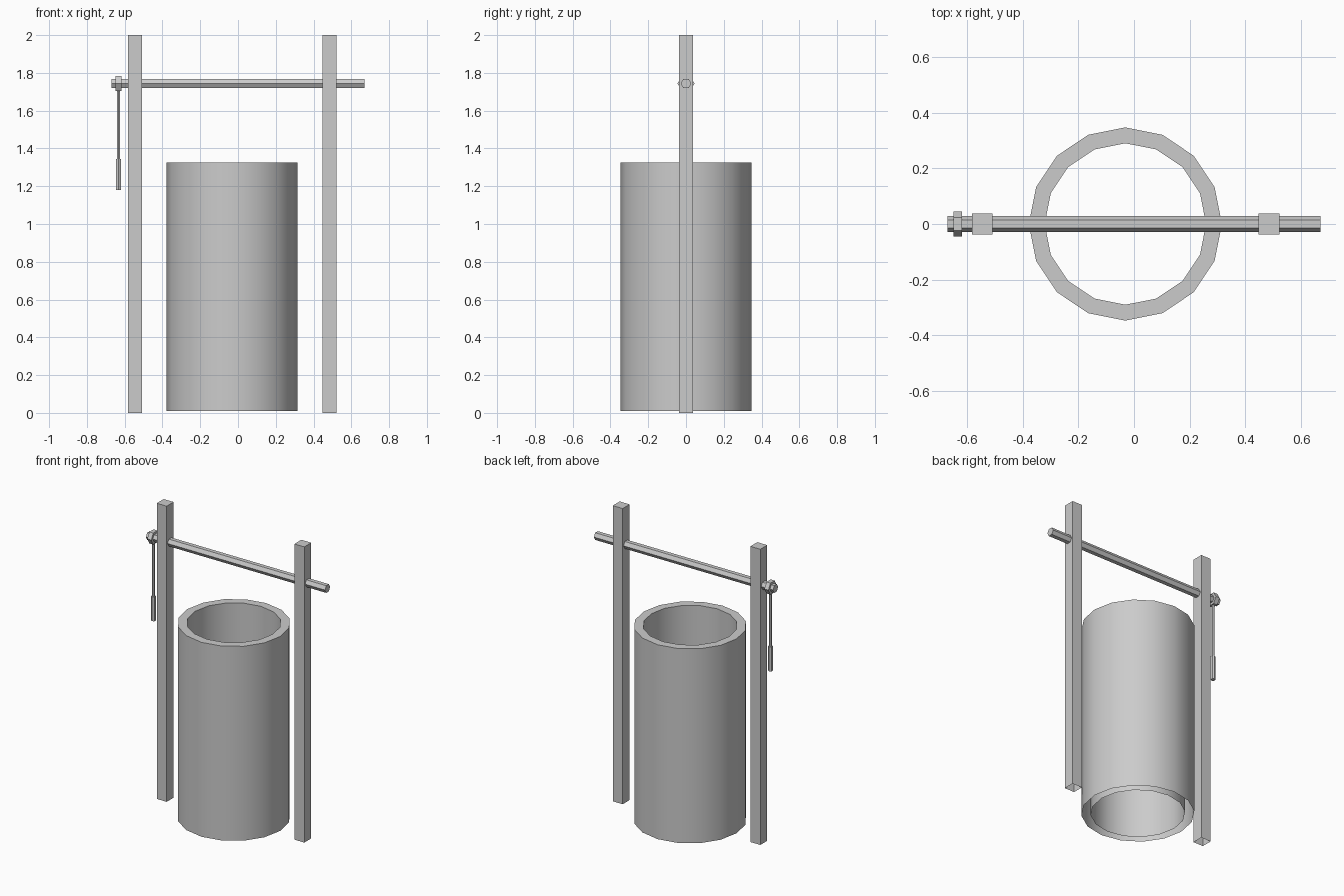
import bpy
import bmesh
from math import cos, sin, pi
from mathutils import Matrix

if "Cube" in bpy.data.objects:
    bpy.data.objects.remove(bpy.data.objects["Cube"])


def finish(bm, name):
    bmesh.ops.recalc_face_normals(bm, faces=bm.faces)
    mesh = bpy.data.meshes.new(name)
    bm.to_mesh(mesh)
    bm.free()
    obj = bpy.data.objects.new(name, mesh)
    bpy.context.collection.objects.link(obj)
    return obj


def hex_rod(name, center, radius, length, axis):
    """Six-sided rod along x or z, with corners facing +y and -y."""
    bm = bmesh.new()
    turn = Matrix.Rotation(pi / 2, 4, 'Z')
    if axis == 'X':
        turn = Matrix.Rotation(pi / 2, 4, 'Y') @ turn
    bmesh.ops.create_cone(bm, cap_ends=True, segments=6, radius1=radius,
                          radius2=radius, depth=length,
                          matrix=Matrix.Translation(center) @ turn)
    # make sure two corners lie exactly on the +y / -y line
    if max(v.co.y for v in bm.verts) - center[1] < radius * 0.95:
        bmesh.ops.rotate(bm, verts=bm.verts, cent=center,
                         matrix=Matrix.Rotation(pi / 6, 3, axis))
    return finish(bm, name)


def post(name, x):
    """Square post, open underneath."""
    bm = bmesh.new()
    bmesh.ops.create_cube(bm, size=1, matrix=Matrix.Translation((x, 0, 1))
                          @ Matrix.Diagonal((0.074, 0.074, 2, 1)))
    bm.normal_update()
    bottom = [f for f in bm.faces if f.normal.z < -0.5]
    bmesh.ops.delete(bm, geom=bottom, context='FACES_ONLY')
    return finish(bm, name)


def well_wall(name, x, sides, profile):
    """Lathe an open profile of (radius, z) around a vertical axis."""
    bm = bmesh.new()
    rings = [[bm.verts.new((x + r * cos(2 * pi * i / sides),
                            r * sin(2 * pi * i / sides), z))
              for i in range(sides)] for r, z in profile]
    for a, b in zip(rings, rings[1:]):
        for i in range(sides):
            j = (i + 1) % sides
            bm.faces.new((a[i], a[j], b[j], b[i]))
    obj = finish(bm, name)
    bpy.ops.object.select_all(action='DESELECT')
    obj.select_set(True)
    bpy.context.view_layer.objects.active = obj
    bpy.ops.object.shade_smooth_by_angle(angle=pi / 6)
    return obj


# Hollow round wall: outer side, top rim, inner side; open below
wall = well_wall("well_wall", -0.031, 16,
                 [(0.347, 0.01), (0.347, 1.325), (0.29, 1.325), (0.29, 0.01)])
# face the outer side outward
if wall.data.polygons[0].normal.dot(
        wall.data.polygons[0].center - wall.data.polygons[8].center) < 0:
    wall.data.flip_normals()

# Two upright posts
post("left_post", -0.545)
post("right_post", 0.485)

# Winding bar through the posts
BAR_Z = 1.744
hex_rod("winding_bar", (0, 0, BAR_Z), 0.028, 1.34, 'X')

# Crank: collar, arm and grip
CRANK_X = -0.633
hex_rod("crank_collar", (CRANK_X, 0, BAR_Z), 0.045, 0.03, 'X')
hex_rod("crank_arm", (CRANK_X, 0, 1.52), 0.009, 0.38, 'Z')
hex_rod("crank_grip", (CRANK_X, 0, 1.262), 0.015, 0.164, 'Z')
